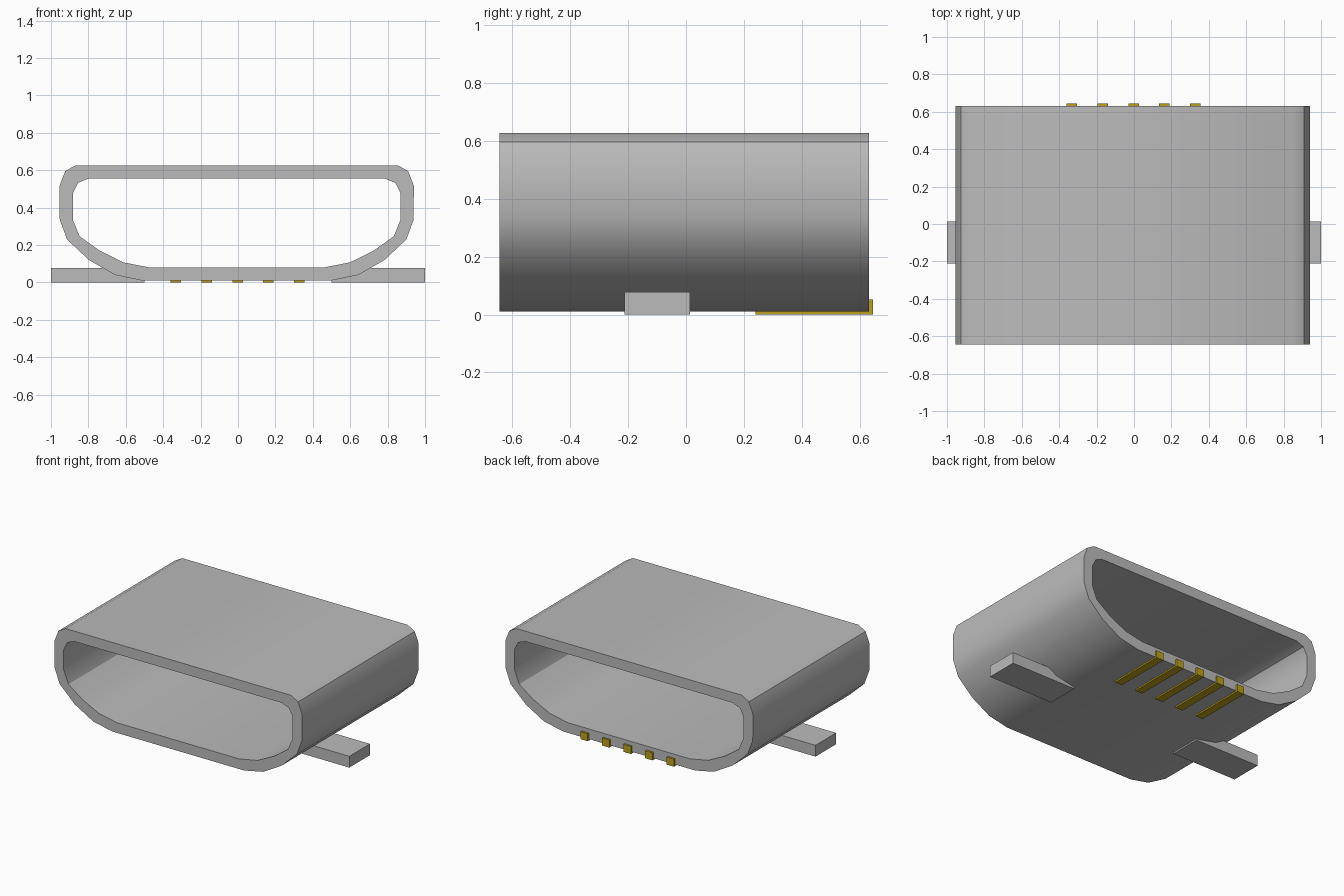
import bpy
import bmesh
import math

if "Cube" in bpy.data.objects:
    bpy.data.objects.remove(bpy.data.objects["Cube"], do_unlink=True)


def make_material(name, rgb, metallic=0.0):
    mat = bpy.data.materials.new(name)
    mat.use_nodes = True
    mat.diffuse_color = (*rgb, 1)
    mat.node_tree.nodes["Principled BSDF"].inputs["Base Color"].default_value = (*rgb, 1)
    return mat


def add_object(name, bm, mat):
    bmesh.ops.recalc_face_normals(bm, faces=bm.faces)
    mesh = bpy.data.meshes.new(name)
    bm.to_mesh(mesh)
    bm.free()
    mesh.materials.append(mat)
    obj = bpy.data.objects.new(name, mesh)
    bpy.context.collection.objects.link(obj)
    return obj


def add_box(name, x, y, z, mat):
    """Box from (min, max) ranges on each axis."""
    bm = bmesh.new()
    bmesh.ops.create_cube(bm, size=1)
    for v in bm.verts:
        v.co = [r[0] + (c + 0.5) * (r[1] - r[0]) for c, r in zip(v.co, (x, y, z))]
    return add_object(name, bm, mat)


steel = make_material("steel grey", (0.5, 0.5, 0.5))
gold = make_material("contact gold", (0.50, 0.36, 0.01))

# Shell: a D-shaped tube with matching outer and inner outlines
CENTRE = -0.007
outer_half = [(0.505, 0.01), (0.65, 0.04), (0.79, 0.12), (0.907, 0.23),
              (0.946, 0.335), (0.947, 0.517), (0.917, 0.595), (0.862, 0.626)]
inner_half = [(0.465, 0.08), (0.605, 0.107), (0.733, 0.17), (0.84, 0.247),
              (0.876, 0.335), (0.876, 0.478), (0.848, 0.533), (0.792, 0.555)]


def outline(half):
    right = [(CENTRE + x, z) for x, z in half]
    left = [(CENTRE - x, z) for x, z in reversed(half)]
    return right + left


bm = bmesh.new()
rings = [[bm.verts.new((x, y, z)) for x, z in outline(half)]
         for half, y in ((outer_half, -0.643), (outer_half, 0.632),
                         (inner_half, 0.632), (inner_half, -0.643))]
for k in range(4):
    a, b = rings[k], rings[(k + 1) % 4]
    for i in range(len(a)):
        j = (i + 1) % len(a)
        bm.faces.new((a[i], a[j], b[j], b[i]))
shell = add_object("shell", bm, steel)
bpy.context.view_layer.objects.active = shell
shell.select_set(True)
bpy.ops.object.shade_smooth_by_angle(angle=math.radians(32))
shell.select_set(False)

# Mounting tabs on both sides
for side, name in ((1, "left_tab"), (-1, "right_tab")):
    add_box(name, sorted((side * 0.5, side * 1.0)), (-0.212, 0.013), (0, 0.078), steel)

# Five contact pins set into the floor at the back
for i in range(5):
    x = -0.002 + (i - 2) * 0.165
    add_box(f"contact_pin_{i + 1}", (x - 0.028, x + 0.028), (0.24, 0.645), (0, 0.052), gold)
